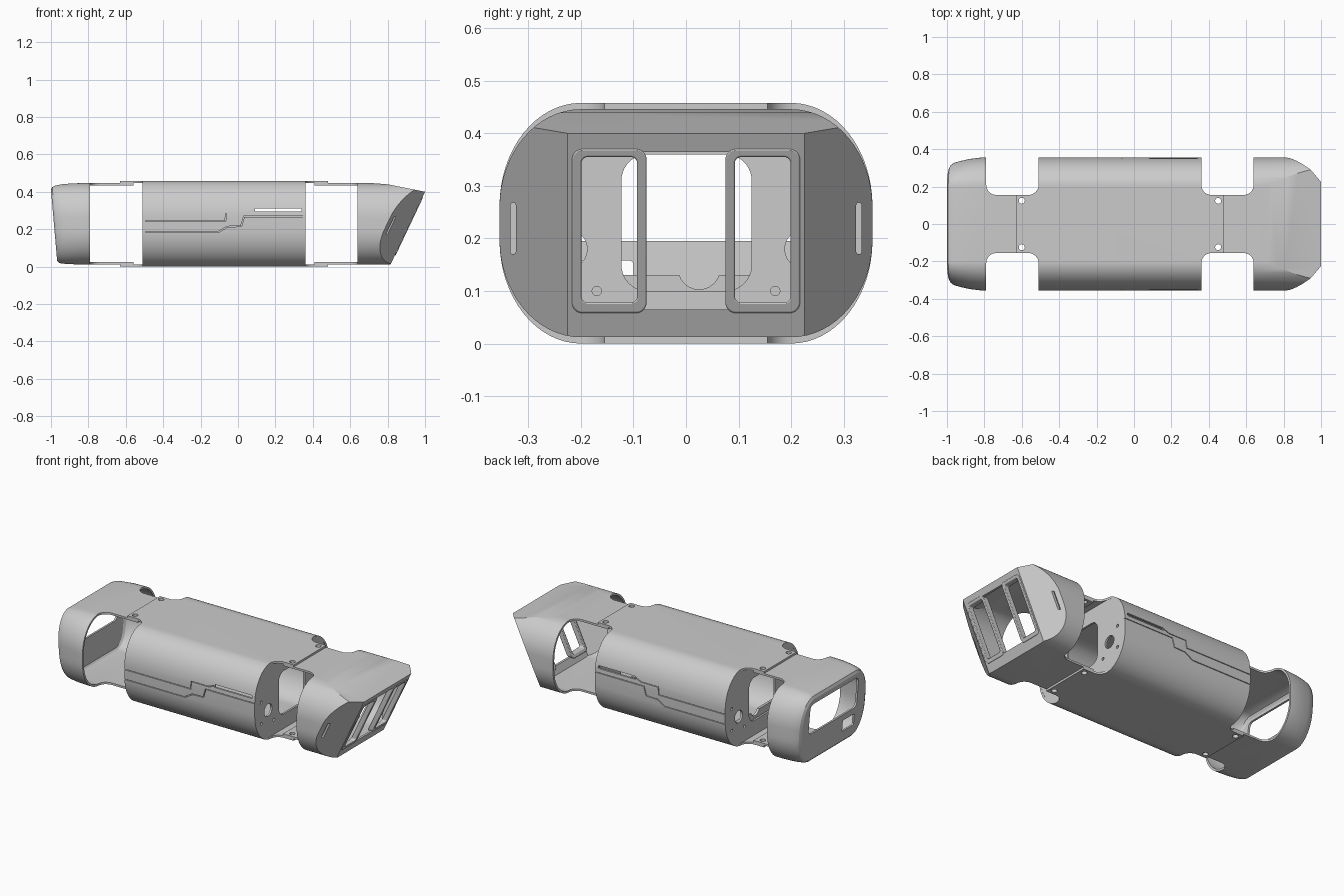
import bpy, bmesh, math
from mathutils import Vector

if "Cube" in bpy.data.objects:
    bpy.data.objects.remove(bpy.data.objects["Cube"])

T = 0.012          # shell thickness
TILT = 0.474       # lean of the nose face (x per z)


def make(name, bm):
    bmesh.ops.recalc_face_normals(bm, faces=bm.faces)
    me = bpy.data.meshes.new(name)
    bm.to_mesh(me)
    bm.free()
    ob = bpy.data.objects.new(name, me)
    bpy.context.collection.objects.link(ob)
    return ob


def rrect(u0, u1, v0, v1, ru, rv=None, n=10):
    """Rounded rectangle outline with elliptical corners."""
    rv = rv or ru
    pts = []
    for q, (cu, cv) in enumerate([(u1 - ru, v1 - rv), (u0 + ru, v1 - rv),
                                  (u0 + ru, v0 + rv), (u1 - ru, v0 + rv)]):
        for i in range(n + 1):
            a = (q + i / n) * math.pi / 2
            pts.append((cu + ru * math.cos(a), cv + rv * math.sin(a)))
    return pts


def circle(u, v, r, n=24):
    return [(u + r * math.cos(2 * math.pi * i / n), v + r * math.sin(2 * math.pi * i / n)) for i in range(n)]


def skin(bm, rings):
    rings = [[bm.verts.new(p) for p in r] for r in rings]
    for a, b in zip(rings, rings[1:]):
        for i in range(len(a)):
            j = (i + 1) % len(a)
            bm.faces.new((a[i], a[j], b[j], b[i]))
    bm.faces.new(rings[0])
    bm.faces.new(rings[-1])


def prism(name, pts, axis, d0, d1, shear=0):
    """Extrude an outline along an axis; shear leans x with z."""
    put = {'x': lambda d, u, v: (d + shear * v, u, v),
           'y': lambda d, u, v: (u, d, v),
           'z': lambda d, u, v: (u, v, d)}[axis]
    bm = bmesh.new()
    skin(bm, [[put(d, u, v) for u, v in pts] for d in (d0, d1)])
    return make(name, bm)


def loft(name, sections, planes=(), inset=0):
    """Body sections (x, half width, z0, z1, tilt), then trimmed by planes."""
    bm = bmesh.new()
    rings = []
    for x, w, z0, z1, k in sections:
        w, z0, z1 = w - inset, z0 + inset, z1 - inset
        outline = rrect(-w, w, z0, z1, w - 0.2, (z1 - z0) * 0.43, 16)
        rings.append([(x + k * (0.41 - z), y, z) for y, z in outline])
    skin(bm, rings)
    for co, no in planes:
        no = Vector(no).normalized()
        cut = bmesh.ops.bisect_plane(bm, geom=bm.verts[:] + bm.edges[:] + bm.faces[:],
                                     plane_co=Vector(co) - no * inset, plane_no=no, clear_outer=True)
        edges = [e for e in cut['geom_cut'] if isinstance(e, bmesh.types.BMEdge)]
        bmesh.ops.edgeloop_fill(bm, edges=edges)
    return make(name, bm)


def cut(ob, *cutters):
    for c in cutters:
        m = ob.modifiers.new("cut", 'BOOLEAN')
        m.operation, m.solver, m.object = 'DIFFERENCE', 'EXACT', c
        bpy.context.view_layer.objects.active = ob
        bpy.ops.object.modifier_apply(modifier=m.name)
        bpy.data.objects.remove(c)


def finish(ob):
    bpy.ops.object.select_all(action='DESELECT')
    ob.select_set(True)
    bpy.context.view_layer.objects.active = ob
    bpy.ops.object.shade_smooth_by_angle(angle=math.radians(25))


def leg_cuts(ob):
    """Leg bays on both sides plus screw holes in the joining tabs."""
    for x0, x1, xs in ((-0.79, -0.51, -0.6), (0.36, 0.64, 0.45)):
        for s in (-1, 1):
            y0, y1 = sorted((s * 0.155, s * 0.6))
            cut(ob, prism("bay", rrect(x0, x1, y0, y1, 0.055), 'z', -0.1, 0.6),
                prism("screw", circle(xs, s * 0.124, 0.016), 'z', -0.1, 0.6))


# central trunk tube with tabs at both ends
mid = [(-0.63, 0.355, 0, 0.458, 0), (0.48, 0.355, 0, 0.458, 0)]
trunk = loft("trunk_shell", mid)
cut(trunk, loft("hollow", [(-0.7,) + mid[0][1:], (0.6,) + mid[1][1:]], inset=T))
leg_cuts(trunk)

# seam grooves and slit between upper and lower trunk halves
upper = [(-0.52, 0.245), (-0.07, 0.245), (-0.065, 0.29), (0.05, 0.29), (0.1, 0.31)]
lower = [(-0.52, 0.185), (-0.11, 0.185), (-0.06, 0.215), (0.015, 0.218), (0.03, 0.27), (0.37, 0.27)]
for s in (-1, 1):
    for line in (upper, lower):
        band = line + [(x + 0.004, z - 0.004) for x, z in reversed(line)]
        cut(trunk, prism("seam", band, 'y', s * 0.3455, s * 0.4))
    cut(trunk, prism("slit", rrect(0.09, 0.34, 0.293, 0.31, 0.004, n=3), 'y', s * 0.3, s * 0.4))
finish(trunk)

# end plates with central opening, axle holes and screw holes
for name, x in (("rear_bulkhead", -0.509), ("front_bulkhead", 0.347)):
    plate = loft(name, [(x, 0.349, 0.006, 0.452, 0), (x + T, 0.349, 0.006, 0.452, 0)])
    cut(plate, prism("opening", rrect(-0.123, 0.125, 0.1, 0.36, 0.05), 'x', x - 0.1, x + 0.1))
    for s in (-1, 1):
        cut(plate, prism("axle", circle(s * 0.225, 0.18, 0.037), 'x', x - 0.1, x + 0.1))
        for y, z in ((0.29, 0.25), (0.29, 0.12), (0.17, 0.1)):
            cut(plate, prism("screw", circle(s * y, z, 0.009, 12), 'x', x - 0.1, x + 0.1))
    finish(plate)

# notched rail inside the trunk
rail = prism("inner_rail", [(-0.2, 0.006), (0.2, 0.006), (0.2, 0.13), (-0.2, 0.13)], 'x', -0.48, -0.465)
cut(rail, prism("notch", circle(0.025, 0.143, 0.04), 'x', -0.6, -0.4))
finish(rail)

# nose: slanted face, sloping brow and angled cheeks
nose_sections = [(0.41, 0.355, 0.012, 0.446, 0), (1.1, 0.355, 0.012, 0.446, 0)]
nose_planes = [((1.0, 0, 0.4), (1, 0, -TILT)),
               ((0.72, 0, 0.446), (0.04, 0, 0.5)),
               ((0.8, 0, 0.44), (0.1, 0, 0.5))]
nose_planes += [((0.915, s * 0.225, 0.22), (1, s * 0.936, -TILT)) for s in (-1, 1)]
nose = loft("nose_shell", nose_sections, nose_planes)
cut(nose, loft("hollow", [(0.3,) + nose_sections[0][1:], nose_sections[1]], nose_planes, T))
leg_cuts(nose)
cut(nose, prism("window", rrect(-0.21, 0.21, 0.065, 0.365, 0.02), 'x', 0.7, 1.1))
for s in (-1, 1):
    cut(nose, prism("slot", rrect(s * 0.329 - 0.005, s * 0.329 + 0.005, 0.17, 0.268, 0.0045, n=4), 'x', 0.72, 0.95))
finish(nose)

# two upright sensor frames set into the nose window
face_x = 1.0 - TILT * 0.4
for s, name in ((-1, "right_sensor_frame"), (1, "left_sensor_frame")):
    c = s * 0.146
    frame = prism(name, rrect(c - 0.071, c + 0.071, 0.058, 0.37, 0.02), 'x', face_x - 0.03, face_x + 0.004, TILT)
    cut(frame, prism("pane", rrect(c - 0.053, c + 0.053, 0.078, 0.355, 0.012), 'x',
                     face_x - 0.1, face_x + 0.1, TILT))
    bev = frame.modifiers.new("soft_edges", 'BEVEL')
    bev.width, bev.segments, bev.angle_limit = 0.004, 2, math.radians(40)
    finish(frame)

# tail: softly rounded cap with a slightly leaning face
tail_sections = [(-0.56, 0.355, 0.012, 0.446, 0), (-0.82, 0.355, 0.012, 0.446, 0),
                 (-0.88, 0.348, 0.012, 0.445, 0.02), (-0.94, 0.336, 0.014, 0.44, 0.05),
                 (-0.975, 0.326, 0.017, 0.433, 0.075), (-0.992, 0.315, 0.021, 0.425, 0.085),
                 (-1.0, 0.3, 0.03, 0.41, 0.087)]
tail = loft("tail_shell", tail_sections)
hollow = [(-0.4,) + tail_sections[0][1:]] + [(s[0] + T,) + s[1:] for s in tail_sections[1:]]
cut(tail, loft("hollow", hollow, inset=T))
leg_cuts(tail)
cut(tail, prism("window", rrect(-0.225, 0.235, 0.195, 0.38, 0.03), 'x', -1.1, -0.9),
    prism("port", rrect(-0.21, -0.1, 0.09, 0.158, 0.008), 'x', -1.1, -0.9))
finish(tail)
